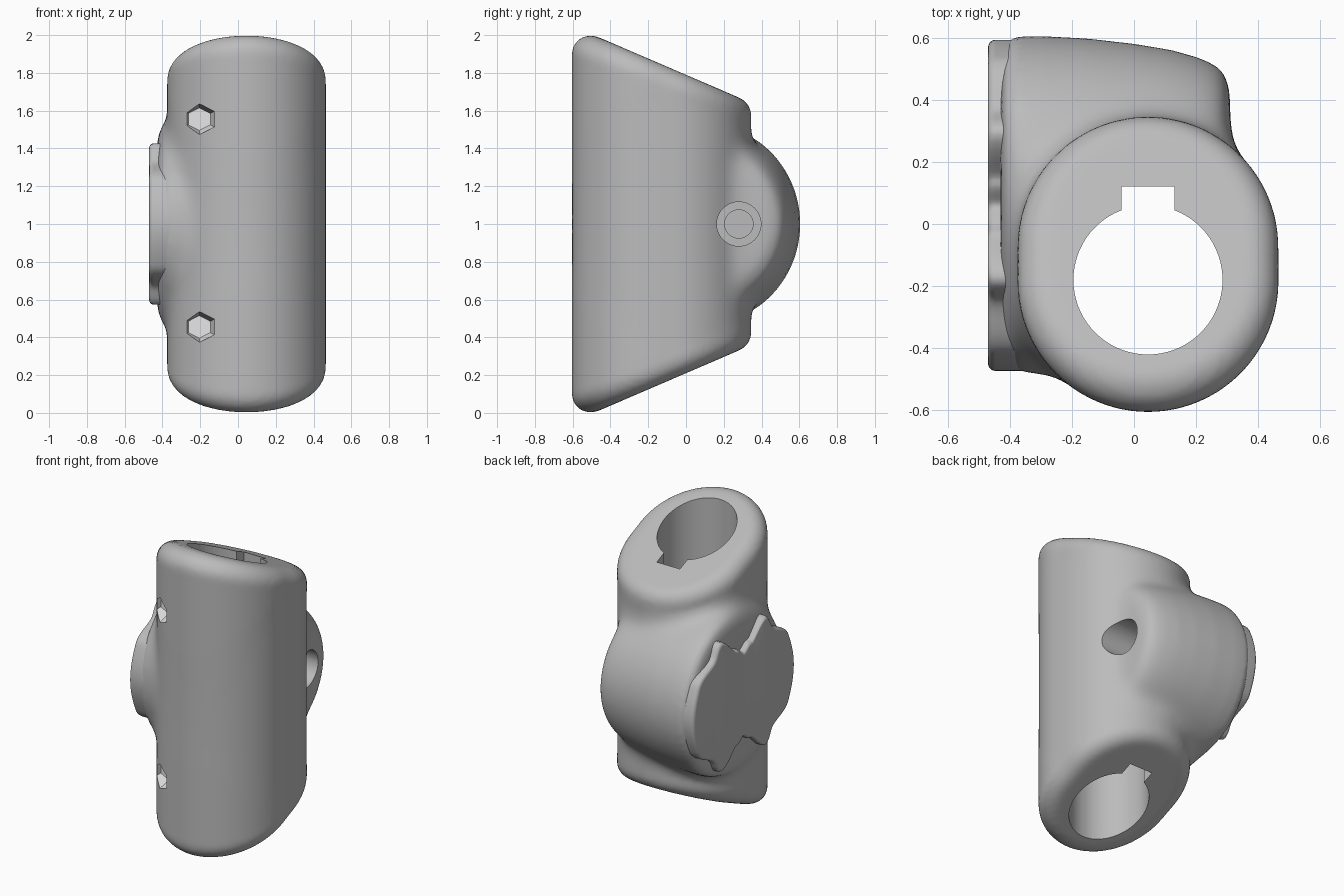
import bpy, bmesh
from math import sin, cos, pi, radians, hypot
from mathutils import Vector, Matrix

old = bpy.data.objects.get("Cube")
if old:
    bpy.data.objects.remove(old)


def material(name, value):
    m = bpy.data.materials.new(name)
    m.use_nodes = True
    colour = (value, value, value, 1)
    m.diffuse_color = colour
    m.node_tree.nodes["Principled BSDF"].inputs["Base Color"].default_value = colour
    return m


grey = material("plain grey", 0.5)
pale = material("pale pocket", 0.9)


def add_object(name, bm, mats):
    bmesh.ops.recalc_face_normals(bm, faces=bm.faces)
    mesh = bpy.data.meshes.new(name)
    bm.to_mesh(mesh)
    bm.free()
    for m in mats:
        mesh.materials.append(m)
    obj = bpy.data.objects.new(name, mesh)
    bpy.context.collection.objects.link(obj)
    return obj


def skin(bm, rings):
    """Join equal rings of points into a closed skin with flat caps."""
    loops = [[bm.verts.new(p) for p in ring] for ring in rings]
    for a, b in zip(loops, loops[1:]):
        for i in range(len(a)):
            j = (i + 1) % len(a)
            bm.faces.new((a[i], a[j], b[j], b[i]))
    bm.faces.new(loops[0])
    bm.faces.new(loops[-1])


def bake(obj):
    """Replace the mesh by its evaluated result."""
    dg = bpy.context.evaluated_depsgraph_get()
    mesh = bpy.data.meshes.new_from_object(obj.evaluated_get(dg))
    obj.modifiers.clear()
    obj.data = mesh


# Main dimensions
CX, TUBE_R, Y0, Y1 = 0.045, 0.42, -0.185, -0.075   # upright stadium tube
SLOPE, TOP, ROUND = 0.43, 2.05, 0.10               # slanted, rounded ends
HUB_Y, HUB_Z = 0.06, 1.0                           # cross barrel axis

# Upright tube: rolling-ball rounding between wall and slanted end
up = Vector((0, SLOPE, 1)).normalized()
N = 96
top_rings = []
for k in range(9):
    ring = []
    for i in range(N):
        a = 2 * pi * (i + 0.5) / N
        n = Vector((cos(a), sin(a), 0))
        c = n * (TUBE_R - ROUND) + Vector((CX, Y1 if n.y > 0 else Y0, 0))
        c.z = TOP - SLOPE * (c.y + 0.605) - ROUND / up.z
        ring.append(c + n.slerp(up, k / 8) * ROUND)
    top_rings.append(ring)
bottom_rings = [[Vector((p.x, p.y, 2 - p.z)) for p in r] for r in reversed(top_rings)]
bm = bmesh.new()
skin(bm, bottom_rings + top_rings)

# Cross barrel: revolved, domed profile of (x, radius)
profile = [(-0.43, 0.44), (-0.425, 0.49), (-0.41, 0.525), (-0.38, 0.543), (-0.3, 0.545),
           (-0.15, 0.537), (0, 0.52), (0.12, 0.5), (0.21, 0.475), (0.265, 0.45),
           (0.295, 0.42), (0.31, 0.37)]
skin(bm, [[(x, HUB_Y + r * cos(2 * pi * i / N), HUB_Z + r * sin(2 * pi * i / N))
           for i in range(N)] for x, r in profile])
body = add_object("clamp_body", bm, [grey])
fuse = body.modifiers.new("fuse", "REMESH")
fuse.mode = "VOXEL"
fuse.voxel_size = 0.018
bake(body)

# Blend the seam between tube and barrel
seam = body.vertex_groups.new(name="seam")
for v in body.data.vertices:
    x, y, z = v.co
    d_tube = abs(hypot(x - CX, y - min(max(y, Y0), Y1)) - TUBE_R)
    d_hub = abs(max(hypot(y - HUB_Y, z - HUB_Z) - 0.53, abs(x + 0.06) - 0.37))
    end = TOP - SLOPE * (y + 0.605) - 0.12
    if 2 - end < z < end:
        w = 1 - max(d_tube, d_hub) / 0.22
        if w > 0:
            seam.add([v.index], min(1, 1.3 * w), "REPLACE")
blend = body.modifiers.new("blend", "SMOOTH")
blend.factor = 0.5
blend.iterations = 90
blend.vertex_group = "seam"
polish = body.modifiers.new("polish", "SMOOTH")
polish.factor = 0.5
polish.iterations = 3
bake(body)


def cut(cutter):
    mod = body.modifiers.new(cutter.name, "BOOLEAN")
    mod.operation = "DIFFERENCE"
    mod.solver = "EXACT"
    mod.material_mode = "TRANSFER"
    mod.object = cutter
    cutter.hide_render = True
    bake(body)
    bpy.data.objects.remove(cutter)


# Bore with a keyway
start = radians(69.2)
arc = [(CX + 0.24 * cos(t), -0.18 + 0.24 * sin(t))
       for t in (pi - start + (pi + 2 * start) * i / 64 for i in range(65))]
outline = arc + [(CX + 0.085, 0.12), (CX - 0.085, 0.12)]
bm = bmesh.new()
skin(bm, [[(x, y, z) for x, y in outline] for z in (-0.2, 2.2)])
cut(add_object("bore_cutter", bm, [grey]))

# Stepped screw hole in the side
bm = bmesh.new()
skin(bm, [[(x, 0.28 + r * cos(2 * pi * i / 48), HUB_Z + r * sin(2 * pi * i / 48))
           for i in range(48)]
          for x, r in ((-0.25, 0.075), (0.12, 0.075), (0.12, 0.117), (0.6, 0.117))])
cut(add_object("screw_hole_cutter", bm, [grey]))

# Two six-sided pockets in the front, with a pale floor
for z in (0.455, 1.555):
    bm = bmesh.new()
    skin(bm, [[(-0.205 + 1.12 * r * sin(pi * i / 3), y, z + r * cos(pi * i / 3))
               for i in range(6)] for y, r in ((-0.43, 0.06), (-0.53, 0.082), (-0.7, 0.082))])
    bmesh.ops.recalc_face_normals(bm, faces=bm.faces)
    for f in bm.faces:
        f.material_index = 1 if f.normal.z < 0.3 else 0
    cut(add_object("pocket_cutter", bm, [grey, pale]))

# Lobed disc on the other side: radius by angle, mirrored to all quarters
lobes = [(0, 0.533), (25, 0.525), (47, 0.455), (60, 0.49), (76, 0.33), (90, 0.28)]


def lobe_radius(deg):
    for (a, ra), (b, rb) in zip(lobes, lobes[1:]):
        if deg <= b:
            t = (deg - a) / (b - a)
            return ra + (rb - ra) * t * t * (3 - 2 * t)


def disc_ring(x, inset):
    ring = []
    for i in range(180):
        deg = 2 * i
        fold = deg % 180
        r = lobe_radius(min(fold, 180 - fold)) - inset
        ring.append((x, HUB_Y + r * cos(radians(deg)), HUB_Z + r * sin(radians(deg))))
    return ring


bm = bmesh.new()
skin(bm, [disc_ring(-0.36, 0)] +
     [disc_ring(-0.445 - 0.025 * sin(t), 0.025 * (1 - cos(t)))
      for t in (pi / 2 * k / 5 for k in range(6))])
disc = add_object("lobed_disc", bm, [grey])

# Smooth shading with sharp cut edges
for obj in (body, disc):
    bpy.ops.object.select_all(action="DESELECT")
    obj.select_set(True)
    bpy.context.view_layer.objects.active = obj
    bpy.ops.object.shade_smooth_by_angle(angle=radians(35))
